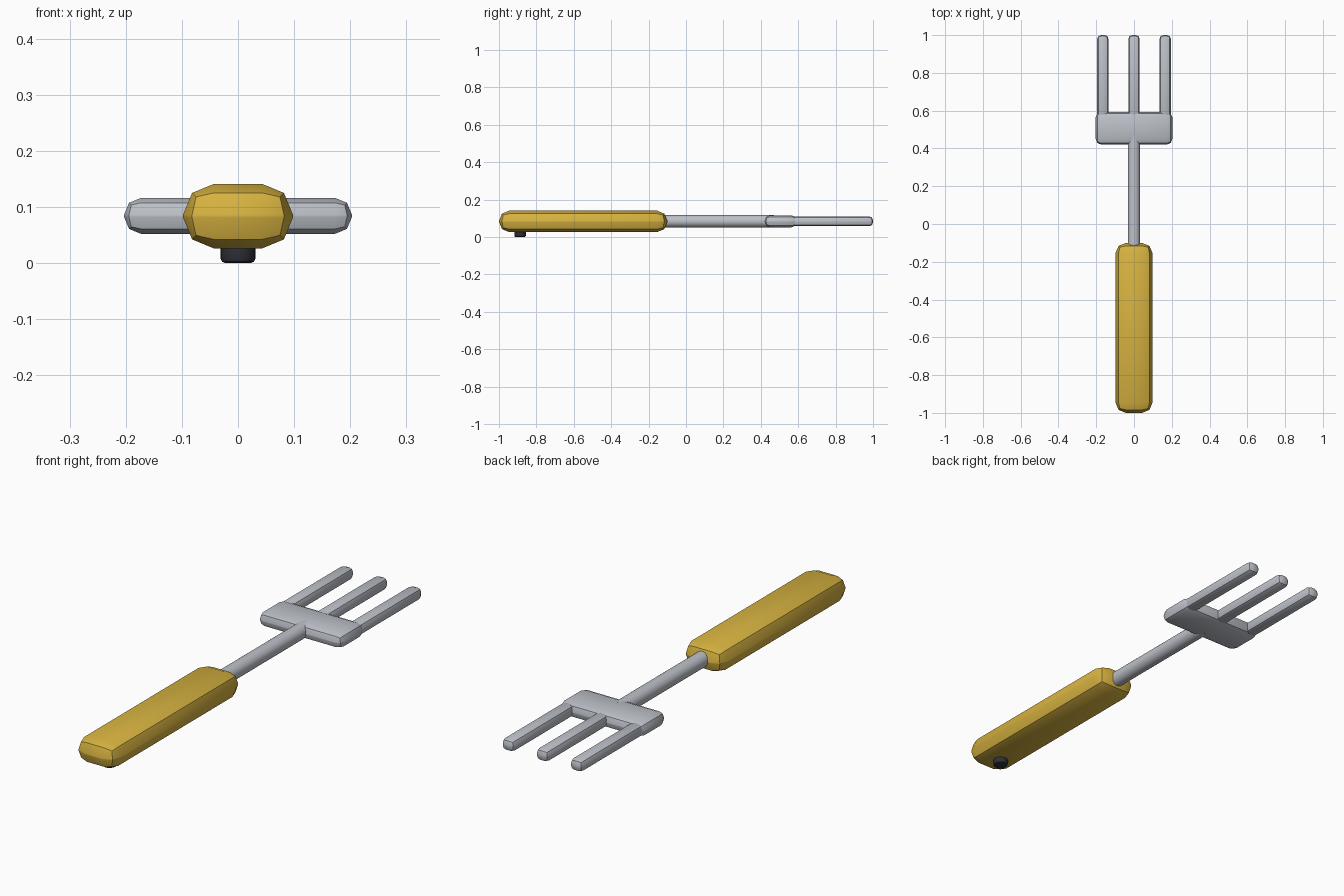
import bpy, math

if "Cube" in bpy.data.objects:
    bpy.data.objects.remove(bpy.data.objects["Cube"])


def material(name, rgb):
    m = bpy.data.materials.new(name)
    m.diffuse_color = (*rgb, 1.0)
    m.use_nodes = True
    m.node_tree.nodes["Principled BSDF"].inputs["Base Color"].default_value = m.diffuse_color
    return m


GOLD = material("golden yellow", (0.68, 0.45, 0.052))
STEEL = material("steel grey", (0.51, 0.535, 0.58))
DARK = material("dark slate", (0.027, 0.030, 0.039))


def finish(obj, name, mat, bevel=0.0, segments=2):
    """Name, colour, bevel and smooth a part."""
    obj.name = name
    obj.data.materials.append(mat)
    if bevel:
        mod = obj.modifiers.new("bevel", 'BEVEL')
        mod.width = bevel
        mod.segments = segments
        mod.limit_method = 'ANGLE'
        mod.angle_limit = math.radians(50)
        bpy.ops.object.modifier_apply(modifier=mod.name)
    bpy.ops.object.shade_smooth_by_angle(angle=math.radians(35))
    return obj


def box(name, lo, hi, mat, bevel):
    centre = [(a + b) / 2 for a, b in zip(lo, hi)]
    bpy.ops.mesh.primitive_cube_add(size=1, location=centre)
    obj = bpy.context.object
    obj.scale = [b - a for a, b in zip(lo, hi)]
    bpy.ops.object.transform_apply(location=False, rotation=False, scale=True)
    return finish(obj, name, mat, bevel)


def cylinder(name, radius, depth, centre, mat, rotation=(0, 0, 0), bevel=0.0):
    bpy.ops.mesh.primitive_cylinder_add(vertices=24, radius=radius, depth=depth,
                                        location=centre, rotation=rotation)
    return finish(bpy.context.object, name, mat, bevel)


# Chunky bevelled grip
box("handle", (-0.098, -1.0, 0.026), (0.098, -0.10, 0.141), GOLD, 0.055)

# Round shaft from grip into head
cylinder("shaft", 0.033, 0.67, (0, 0.135, 0.084), STEEL, (math.pi / 2, 0, 0))

# Head plate
box("head_plate", (-0.203, 0.42, 0.052), (0.203, 0.594, 0.116), STEEL, 0.03)

# Three tines
for label, x in (("left", -0.165), ("middle", 0.0), ("right", 0.165)):
    box("tine_" + label, (x - 0.03, 0.54, 0.058), (x + 0.03, 1.0, 0.110), STEEL, 0.02)

# Small peg under the grip
cylinder("underside_peg", 0.031, 0.05, (0, -0.887, 0.025), DARK, bevel=0.008)
